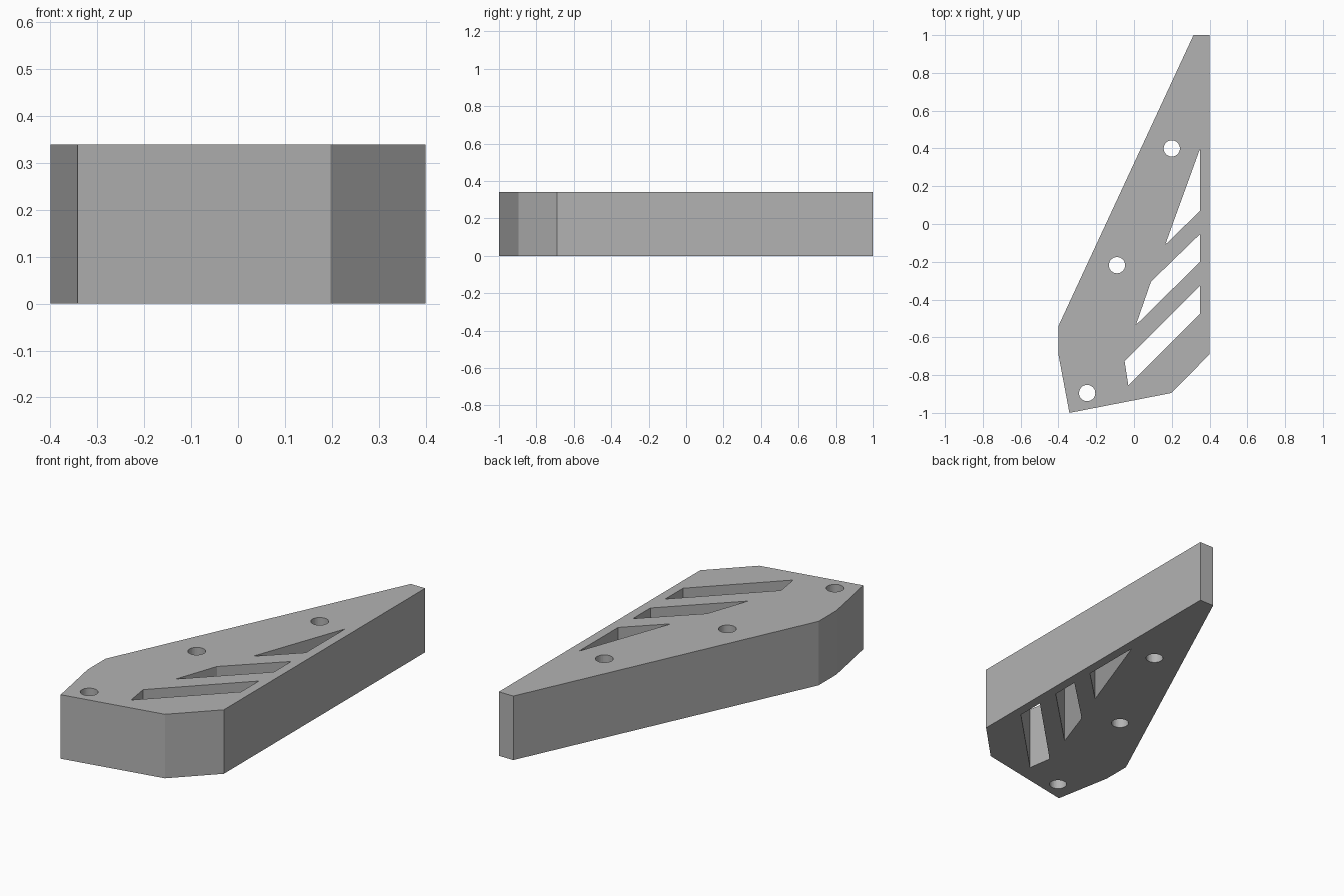
import bpy
import bmesh
from math import cos, sin, tau

HEIGHT = 0.34
HOLE_RADIUS = 0.043
HOLE_SIDES = 32

cube = bpy.data.objects.get("Cube")
if cube:
    bpy.data.objects.remove(cube, do_unlink=True)


def make_material(name, color):
    mat = bpy.data.materials.new(name)
    mat.use_nodes = True
    mat.diffuse_color = color
    mat.node_tree.nodes["Principled BSDF"].inputs["Base Color"].default_value = color
    return mat


def circle(cx, cy):
    steps = [tau * i / HOLE_SIDES for i in range(HOLE_SIDES)]
    return [(cx + HOLE_RADIUS * cos(a), cy + HOLE_RADIUS * sin(a)) for a in steps]


def add_loop(bm, points):
    verts = [bm.verts.new((x, y, 0)) for x, y in points]
    for a, b in zip(verts, verts[1:] + verts[:1]):
        bm.edges.new((a, b))


# Outer outline of the plate
outline = [(0.315, 1), (0.4, 1), (0.4, -0.69), (0.197, -0.895),
           (-0.342, -1), (-0.4, -0.69), (-0.4, -0.54)]

# Slanted slots along the straight edge
slots = [
    [(0.35, 0.4), (0.35, 0.07), (0.165, -0.11)],
    [(0.35, -0.053), (0.35, -0.2), (0.01, -0.535), (0.09, -0.305)],
    [(0.35, -0.325), (0.35, -0.475), (-0.03, -0.855), (-0.05, -0.725)],
]

# Round bolt holes
holes = [circle(0.2, 0.4), circle(-0.09, -0.218), circle(-0.248, -0.895)]

# Fill the profile around its openings, then extrude it to full thickness
bm = bmesh.new()
for loop in [outline] + slots + holes:
    add_loop(bm, loop)
bmesh.ops.triangle_fill(bm, edges=bm.edges[:], use_beauty=True)
grown = bmesh.ops.extrude_face_region(bm, geom=bm.faces[:], use_keep_orig=True)
top = [g for g in grown["geom"] if isinstance(g, bmesh.types.BMVert)]
bmesh.ops.translate(bm, verts=top, vec=(0, 0, HEIGHT))
bmesh.ops.recalc_face_normals(bm, faces=bm.faces[:])

mesh = bpy.data.meshes.new("slotted_plate")
bm.to_mesh(mesh)
bm.free()
mesh.materials.append(make_material("plain grey", (0.45, 0.45, 0.45, 1)))
plate = bpy.data.objects.new("slotted_plate", mesh)
bpy.context.collection.objects.link(plate)
